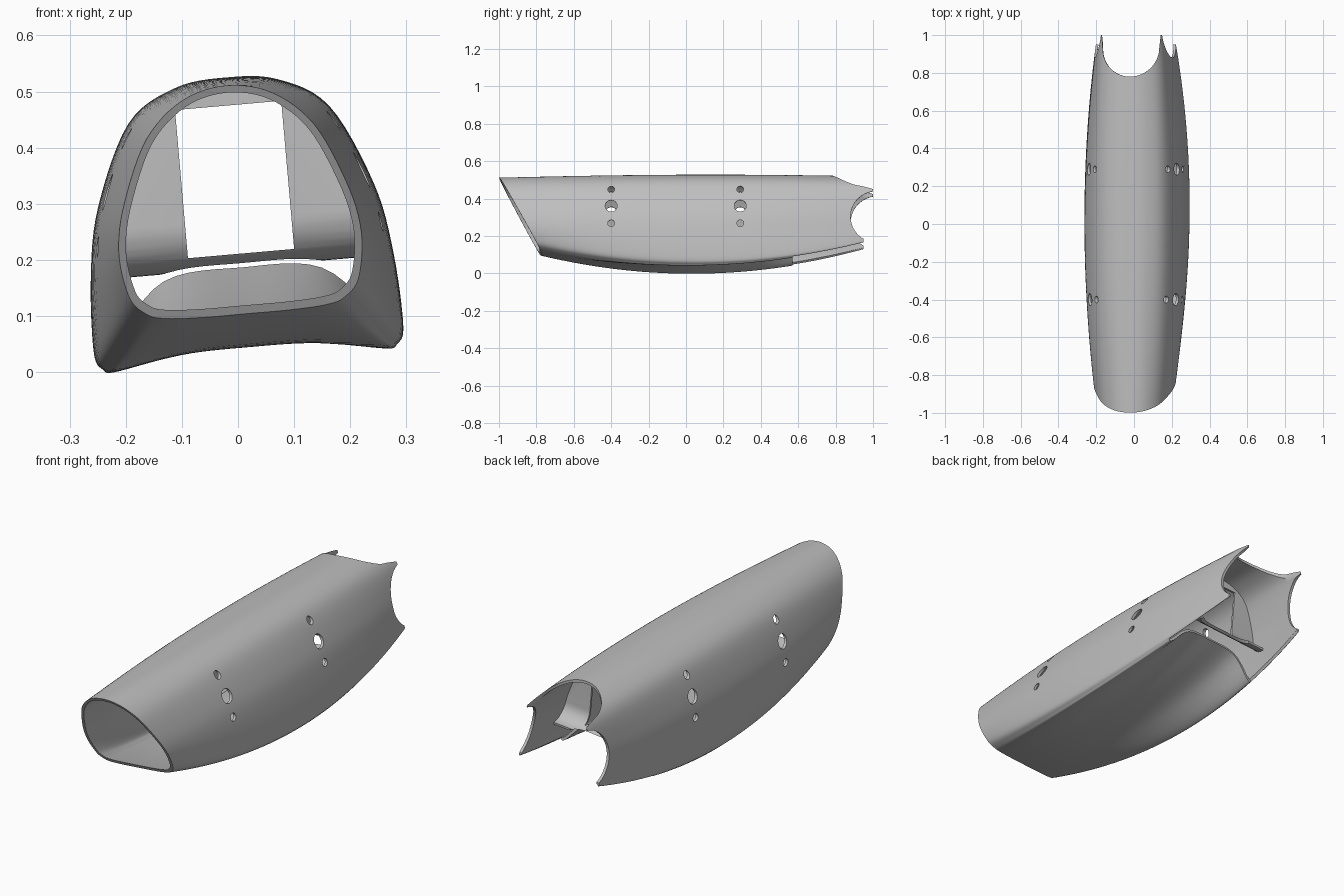
import bpy, bmesh, math
from mathutils import Matrix, Vector

old = bpy.data.objects.get("Cube")
if old:
    bpy.data.objects.remove(old)

grey = bpy.data.materials.new("plain grey")
grey.use_nodes = True
grey.diffuse_color = (0.52, 0.52, 0.52, 1)
grey.node_tree.nodes["Principled BSDF"].inputs["Base Color"].default_value = (0.52, 0.52, 0.52, 1)

# Half sections (x, z) from the crown round the rail to the middle of the floor
STATIONS = (-0.9, 0.1, 1.0)
FRONT = [(0, .493), (.083, .474), (.153, .411), (.198, .3), (.21, .215),
         (.19, .155), (.156, .126), (.118, .116), (.07, .113), (0, .113)]
MIDDLE = [(0, .505), (.092, .494), (.18, .438), (.246, .295), (.27, .17),
          (.277, .04), (.264, .006), (.238, .002), (.118, .04), (0, .045)]
REAR = [(0, .498), (.088, .478), (.155, .42), (.188, .3), (.2, .2),
        (.204, .16), (.202, .14), (.175, .15), (.15, .31), (0, .33)]
SUB = 6
FLOOR_END = 0.57


def ring_at(y):
    """Closed smooth section at y, blended from the three stations."""
    a, b, c = STATIONS
    w = ((y - b) * (y - c) / ((a - b) * (a - c)),
         (y - a) * (y - c) / ((b - a) * (b - c)),
         (y - a) * (y - b) / ((c - a) * (c - b)))
    half = [sum((Vector(p) * k for p, k in zip(trio, w)), Vector((0, 0)))
            for trio in zip(FRONT, MIDDLE, REAR)]
    ctrl = half + [Vector((-p.x, p.y)) for p in half[-2:0:-1]]
    n, out = len(ctrl), []
    for i in range(n):
        p0, p1, p2, p3 = (ctrl[(i + k) % n] for k in (-1, 0, 1, 2))
        for s in range(SUB):
            t = s / SUB
            q = p1 + (p2 - p0) * t / 2 + (p0 * 2 - p1 * 5 + p2 * 4 - p3) * t * t / 2 \
                + (p1 * 3 - p0 - p2 * 3 + p3) * t ** 3 / 2
            out.append((q.x, y, q.y))
    return out


def make(name, bm):
    bmesh.ops.recalc_face_normals(bm, faces=bm.faces)
    me = bpy.data.meshes.new(name)
    bm.to_mesh(me)
    bm.free()
    ob = bpy.data.objects.new(name, me)
    bpy.context.collection.objects.link(ob)
    me.materials.append(grey)
    return ob


def loft(name, ys, solid=False):
    bm = bmesh.new()
    rings = [[bm.verts.new(p) for p in ring_at(y)] for y in ys]
    n = len(rings[0])
    for j in range(len(ys) - 1):
        for i in range(n):
            # the floor stops short of the open tail, leaving only the side walls
            if not solid and 6 <= i // SUB <= 11 and ys[j] > FLOOR_END - .001:
                continue
            k = (i + 1) % n
            bm.faces.new((rings[j][i], rings[j][k], rings[j + 1][k], rings[j + 1][i]))
    if solid:
        bm.faces.new(rings[0])
        bm.faces.new(rings[-1])
    loose = [v for v in bm.verts if not v.link_faces]
    bmesh.ops.delete(bm, geom=loose, context='VERTS')
    return make(name, bm)


def box(name, lo, hi, rot=Matrix()):
    lo, hi = Vector(lo), Vector(hi)
    bm = bmesh.new()
    bmesh.ops.create_cube(bm, size=1, matrix=rot @ Matrix.Translation((lo + hi) / 2)
                          @ Matrix.Diagonal((*(hi - lo), 1)))
    return make(name, bm)


def prism(name, outline, depth):
    """Closed outline of 3D points pushed along depth."""
    bm = bmesh.new()
    face = bm.faces.new([bm.verts.new(p) for p in outline])
    new = bmesh.ops.extrude_face_region(bm, geom=[face], use_keep_orig=True)["geom"]
    bmesh.ops.translate(bm, vec=depth, verts=[v for v in new if isinstance(v, bmesh.types.BMVert)])
    return make(name, bm)


def arc(cx, cy, r, start, end, steps=32):
    angles = [math.radians(start + (end - start) * i / steps) for i in range(steps + 1)]
    return [(cx + r * math.cos(a), cy + r * math.sin(a)) for a in angles]


def apply_mods(ob):
    dg = bpy.context.evaluated_depsgraph_get()
    me = bpy.data.meshes.new_from_object(ob.evaluated_get(dg))
    ob.modifiers.clear()
    ob.data = me


def combine(ob, others, operation='DIFFERENCE'):
    for c in others:
        m = ob.modifiers.new("cut", 'BOOLEAN')
        m.operation, m.object, m.solver, m.use_self = operation, c, 'EXACT', True
        apply_mods(ob)
        bpy.data.objects.remove(c)


def thicken(ob, t, offset):
    m = ob.modifiers.new("wall", 'SOLIDIFY')
    m.thickness, m.offset = t, offset
    apply_mods(ob)


# Hollow shell
ys = [-1.04 + (FLOOR_END + 1.04) * i / 30 for i in range(31)]
ys += [FLOOR_END + (1.0 - FLOOR_END) * i / 9 for i in range(1, 10)]
shell = loft("shell", ys)
thicken(shell, 0.013, -1)

# Slanted mouth
slope = math.atan2(0.23, 0.42)
mouth = Matrix.Translation((0, -1.0, .493)) @ Matrix.Rotation(slope, 4, 'X')
cuts = [box("mouth_cutter", (-1, -1, -2), (1, 0, 1), mouth)]

# Tail: rounded slot in the roof, round bite in the sides with trimmed rail ends
slot = [(.175, 1.2)] + arc(0, .93, .15, 0, -180) + [(-.175, 1.2)]
cuts.append(prism("slot_cutter", [(x, y, .25) for x, y in slot], (0, 0, .6)))
bite = [(1.3, -.3), (.95, -.3)] + arc(1.02, .265, .14, 240, 90) + [(1.3, .405)]
cuts.append(prism("bite_cutter", [(-.6, y, z) for y, z in bite], (1.2, 0, 0)))

# Bolt holes through both sides
for y in (-.4, .29):
    for z, r in ((.32, .032), (.412, .018), (.225, .018)):
        ring = arc(y, z, r, 0, 345, 23)
        cuts.append(prism("hole_cutter", [(-.6, a, b) for a, b in ring], (1.2, 0, 0)))
combine(shell, cuts)

# Bulkhead with a curled lower lip and a rectangular window
path = [(.59, .56)] + arc(.67, .25, .08, 180, 270, 10)
bm = bmesh.new()
rows = [[bm.verts.new((x, y, z)) for y, z in path] for x in (-.4, .4)]
for i in range(len(path) - 1):
    bm.faces.new((rows[0][i], rows[1][i], rows[1][i + 1], rows[0][i + 1]))
bulkhead = make("bulkhead", bm)
thicken(bulkhead, 0.01, 0)
core = loft("core_cutter", [.5 + .05 * i for i in range(7)], solid=True)
core.scale = (.98, 1, .99)
bpy.context.view_layer.update()
combine(bulkhead, [core], 'INTERSECT')
combine(bulkhead, [box("window_cutter", (-.095, .4, .19), (.095, .9, .455))])

# Smooth shading, then the slight roll of the whole body
for ob in (shell, bulkhead):
    ob.data.transform(Matrix.Translation((.022, 0, .022))
                      @ Matrix.Rotation(math.radians(-5), 4, 'Y'))
    bpy.ops.object.select_all(action='DESELECT')
    ob.select_set(True)
    bpy.context.view_layer.objects.active = ob
    bpy.ops.object.shade_smooth_by_angle(angle=math.radians(35))
